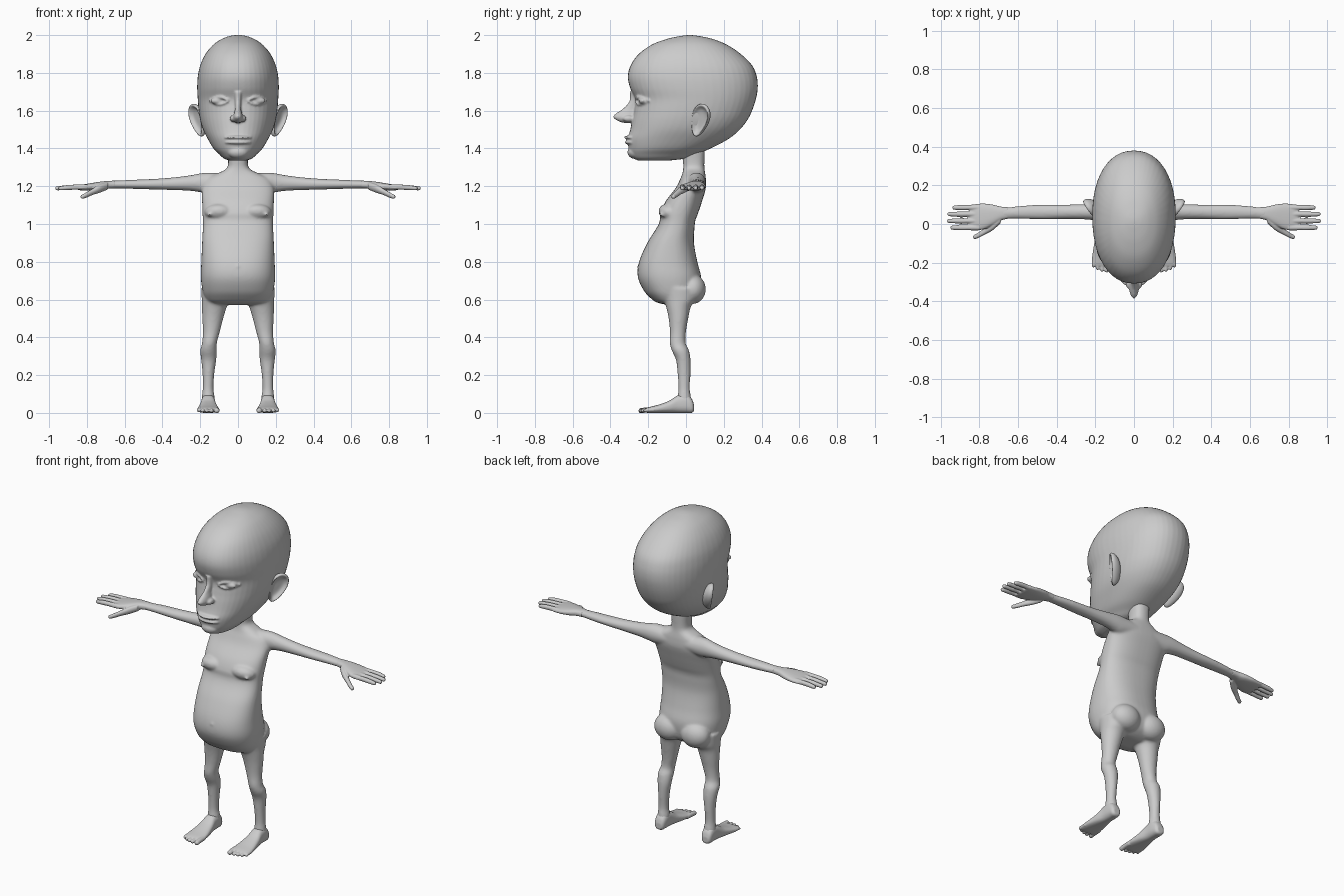
import bpy, bmesh, math
from mathutils import Vector, Matrix

skin = bpy.data.materials.new("light_grey_skin")
skin.diffuse_color = (0.6, 0.6, 0.6, 1)


def spline(rows, steps):
    """Catmull-Rom interpolation through section rows."""
    out = []
    for i in range(len(rows) - 1):
        p0, p1, p2, p3 = (rows[min(max(i + k, 0), len(rows) - 1)] for k in (-1, 0, 1, 2))
        for j in range(steps):
            t = j / steps
            out.append([0.5 * (2 * b + (c - a) * t + (2 * a - 5 * b + 4 * c - d) * t * t
                               + (3 * b - a - 3 * c + d) * t ** 3)
                        for a, b, c, d in zip(p0, p1, p2, p3)])
    return out + [list(rows[-1])]


def loft(bm, axis, rows, power=2.0, side=1, steps=5, n=32):
    """Rows are (position on axis, min a, max a, min b, max b)."""
    rings = []
    for t, a0, a1, b0, b1 in spline(rows, steps):
        ring = []
        for k in range(n):
            c, s = math.cos(math.tau * k / n), math.sin(math.tau * k / n)
            a = (a0 + a1) / 2 + (a1 - a0) / 2 * math.copysign(abs(c) ** (2 / power), c)
            b = (b0 + b1) / 2 + (b1 - b0) / 2 * math.copysign(abs(s) ** (2 / power), s)
            p = {"x": (t, a, b), "y": (a, t, b), "z": (a, b, t)}[axis]
            ring.append(bm.verts.new((p[0] * side, p[1], p[2])))
        rings.append(ring)
    faces = [bm.faces.new(rings[0]), bm.faces.new(rings[-1])]
    for r, q in zip(rings, rings[1:]):
        faces += [bm.faces.new((r[k], r[(k + 1) % n], q[(k + 1) % n], q[k])) for k in range(n)]
    bmesh.ops.recalc_face_normals(bm, faces=faces)


def tube(bm, axis, pts, **kw):
    """Rounded limb through (position, a, b, radius) points."""
    t0, a0, b0, r0 = pts[0]
    t1, a1, b1, r1 = pts[-1]
    d = 1 if t1 > t0 else -1
    pts = list(pts) + [(t1 + d * r1 * .6, a1, b1, r1 * .8), (t1 + d * r1, a1, b1, r1 * .2)]
    loft(bm, axis, [(t, a - r, a + r, b - r, b + r) for t, a, b, r in pts], n=16)


def blob(bm, center, radii, tilt=0):
    m = Matrix.Translation(center) @ Matrix.Rotation(tilt, 4, "X") @ Matrix.Diagonal((*radii, 1))
    bmesh.ops.create_uvsphere(bm, u_segments=24, v_segments=16, radius=1, matrix=m)


def finish(name, bm, voxel=None, smooth=0, mirror=False):
    """Fuse the pieces into one smooth skin."""
    me = bpy.data.meshes.new(name)
    bm.to_mesh(me)
    bm.free()
    ob = bpy.data.objects.new(name, me)
    bpy.context.collection.objects.link(ob)
    me.materials.append(skin)
    if voxel:
        m = ob.modifiers.new("fuse", "REMESH")
        m.mode, m.voxel_size, m.use_smooth_shade = "VOXEL", voxel, True
        m = ob.modifiers.new("soften", "SMOOTH")
        m.factor, m.iterations = 0.5, smooth
    else:
        ob.modifiers.new("round", "SUBSURF").levels = 2
    if mirror:
        ob.modifiers.new("mirror", "MIRROR").use_mirror_merge = False
    bpy.ops.object.select_all(action="DESELECT")
    ob.select_set(True)
    bpy.context.view_layer.objects.active = ob
    bpy.ops.object.convert(target="MESH")
    bpy.ops.object.shade_smooth()
    return ob


# Head: tall skull narrowing to the jaw (height, half width, front, back)
skull = [(1.335, .04, -.25, -.10), (1.347, .075, -.277, .0), (1.37, .10, -.295, .06),
         (1.40, .13, -.303, .13), (1.45, .16, -.308, .225), (1.50, .185, -.295, .285),
         (1.55, .20, -.285, .325), (1.60, .208, -.275, .35), (1.66, .213, -.27, .37),
         (1.72, .216, -.296, .38), (1.78, .213, -.308, .375), (1.84, .20, -.293, .35),
         (1.90, .172, -.25, .29), (1.95, .13, -.18, .215), (1.98, .085, -.10, .14),
         (1.995, .045, -.03, .07), (2.0, .012, .01, .03)]
POW = 2.2


def face_y(x, z):
    """Front of the skull at a given x and z."""
    for p, q in zip(skull, skull[1:]):
        if p[0] <= z <= q[0]:
            t = (z - p[0]) / (q[0] - p[0])
            hw, f, b = (u + (v - u) * t for u, v in zip(p[1:], q[1:]))
            return (f + b) / 2 - (b - f) / 2 * (1 - (abs(x) / hw) ** POW) ** (1 / POW)


bm = bmesh.new()
loft(bm, "z", [(z, -w, w, f, b) for z, w, f, b in skull], POW, n=48)
# Nose: bridge, tip and nostril wings
loft(bm, "z", [(1.535, -.01, .01, -.33, -.27), (1.545, -.022, .022, -.36, -.26),
               (1.565, -.026, .026, -.386, -.25), (1.585, -.022, .022, -.372, -.25),
               (1.61, -.016, .016, -.335, -.24), (1.65, -.017, .017, -.30, -.24),
               (1.70, -.02, .02, -.297, -.26)])
for s in (1, -1):
    blob(bm, (s * .027, -.305, 1.558), (.017, .03, .017))
    # Eyes with upper and lower lids
    blob(bm, (s * .1, face_y(.1, 1.65) + .012, 1.652), (.046, .022, .019))
    for up, r in ((1, .007), (-1, .005)):
        lid = []
        for i in range(9):
            u = -1 + i / 4
            x, z = .1 + .049 * u, 1.652 + up * .019 * (1 - u * u)
            lid.append((s * x, face_y(x, z) - .004, z, r))
        tube(bm, "x", lid)
# Lips and chin
for z, h, out in ((1.458, .013, .322), (1.432, .014, .318)):
    blob(bm, (0, -out + .045, z), (.075, .052, h))
blob(bm, (0, -.27, 1.38), (.055, .04, .035))
finish("head", bm, .0055, 5)

# Ears: cupped shell with a raised rim
bm = bmesh.new()
w = Vector((math.cos(.6), -math.sin(.6), -.12)).normalized()
u = Vector((math.sin(.6), math.cos(.6), 0)).normalized()
v = w.cross(u).normalized()
if v.z < 0:
    v = -v
u, v = u * math.cos(.4) - v * math.sin(.4), v * math.cos(.4) + u * math.sin(.4)
rim = [(.05, .0), (.5, .0), (.72, .008), (.86, .022), (.97, .02), (1.0, .008),
       (.92, -.006), (.6, -.028), (.05, -.035)]
N, rings = 24, []
for sc, off in rim:
    ring = []
    for k in range(N):
        a = math.tau * k / N
        wide = .052 * (1 + .28 * math.sin(a))
        p = u * (wide * sc * math.cos(a)) + v * (.094 * sc * math.sin(a)) + w * off
        ring.append(bm.verts.new(p + Vector((.208, .08, 1.55))))
    rings.append(ring)
for r, q in zip(rings, rings[1:]):
    for k in range(N):
        bm.faces.new((r[k], r[(k + 1) % N], q[(k + 1) % N], q[k]))
bm.faces.new(rings[0])
bm.faces.new(rings[-1])
bmesh.ops.recalc_face_normals(bm, faces=bm.faces)
finish("ears", bm, mirror=True)

# Body: neck, chest, swollen belly (height, half width, front, back)
bm = bmesh.new()
torso = [(.572, .12, -.10, .0), (.585, .155, -.155, .03), (.61, .175, -.19, .06),
         (.65, .188, -.225, .075), (.72, .197, -.255, .08), (.80, .194, -.248, .06),
         (.90, .19, -.205, .042), (.98, .186, -.155, .045), (1.02, .186, -.138, .05),
         (1.06, .188, -.135, .065), (1.12, .19, -.108, .085), (1.19, .19, -.055, .105),
         (1.24, .165, -.03, .105), (1.265, .115, -.02, .102), (1.29, .065, -.015, .098),
         (1.32, .052, -.015, .097), (1.40, .056, -.025, .10)]
loft(bm, "z", [(z, -h, h, f, b) for z, h, f, b in torso], 2.4, n=48)
blob(bm, (0, -.248, .775), (.008, .012, .008))
for s in (1, -1):
    # Chest and buttocks
    blob(bm, (s * .1, -.085, 1.06), (.078, .062, .045), -.3)
    blob(bm, (s * .152, -.115, 1.05), (.012, .03, .01))
    blob(bm, (s * .09, .035, .655), (.09, .07, .078))
    # Arm
    loft(bm, "x", [(.05, .0, .105, 1.17, 1.265), (.15, .005, .105, 1.16, 1.272),
                   (.20, .018, .105, 1.168, 1.268), (.26, .024, .103, 1.176, 1.257),
                   (.36, .026, .10, 1.18, 1.245), (.46, .024, .10, 1.183, 1.238),
                   (.56, .026, .096, 1.186, 1.234), (.64, .027, .088, 1.188, 1.23),
                   (.69, .022, .088, 1.188, 1.23)], side=s)
    # Leg with bony knee and ankle
    loft(bm, "z", [(.66, .03, .195, -.14, .06), (.60, .045, .192, -.12, .05),
                   (.56, .06, .191, -.105, .025), (.50, .078, .189, -.092, .012),
                   (.43, .096, .186, -.085, .0), (.37, .112, .19, -.086, -.002),
                   (.33, .112, .2, -.075, .016), (.28, .115, .195, -.053, .024),
                   (.21, .125, .188, -.045, .024), (.13, .13, .187, -.04, .02),
                   (.08, .123, .192, -.045, .027), (.04, .125, .192, -.04, .03)], side=s)
finish("body", bm, .0075, 6)

# Hands: palm, four fingers, thumb
bm = bmesh.new()
loft(bm, "x", [(.65, .028, .087, 1.19, 1.228), (.69, .018, .09, 1.187, 1.228),
               (.73, -.005, .1, 1.181, 1.224), (.78, -.028, .106, 1.178, 1.216),
               (.83, -.034, .102, 1.178, 1.207), (.85, -.03, .098, 1.182, 1.202)], 2.5)
for y, tip in ((.085, .93), (.051, .955), (.016, .957), (-.019, .94)):
    tube(bm, "x", [(.80, y, 1.196, .014), (.86, y, 1.195, .0135), (.9, y, 1.193, .0135),
                   (tip, y, 1.189, .011)])
tube(bm, "x", [(.69, .025, 1.202, .02), (.73, -.01, 1.188, .022), (.77, -.037, 1.17, .017),
               (.80, -.055, 1.155, .015), (.822, -.066, 1.145, .012)])
finish("hands", bm, .004, 3, mirror=True)

# Feet: heel, wedge instep and toes
bm = bmesh.new()
loft(bm, "y", [(.042, .14, .178, .01, .045), (.03, .128, .19, .0, .075), (.0, .122, .194, .0, .1),
               (-.045, .12, .196, .0, .092), (-.09, .112, .204, .0, .064),
               (-.15, .102, .214, .0, .042), (-.2, .1, .218, .0, .03),
               (-.218, .104, .214, .003, .024)], 2.5)
for x, tip, r in ((.112, -.238, .014), (.141, -.241, .0105), (.165, -.237, .01),
                  (.188, -.229, .0095), (.209, -.216, .009)):
    tube(bm, "y", [(-.17, x, .016, r), (-.21, x, .015, r), (tip, x, .012, r)])
finish("feet", bm, .004, 2, mirror=True)
